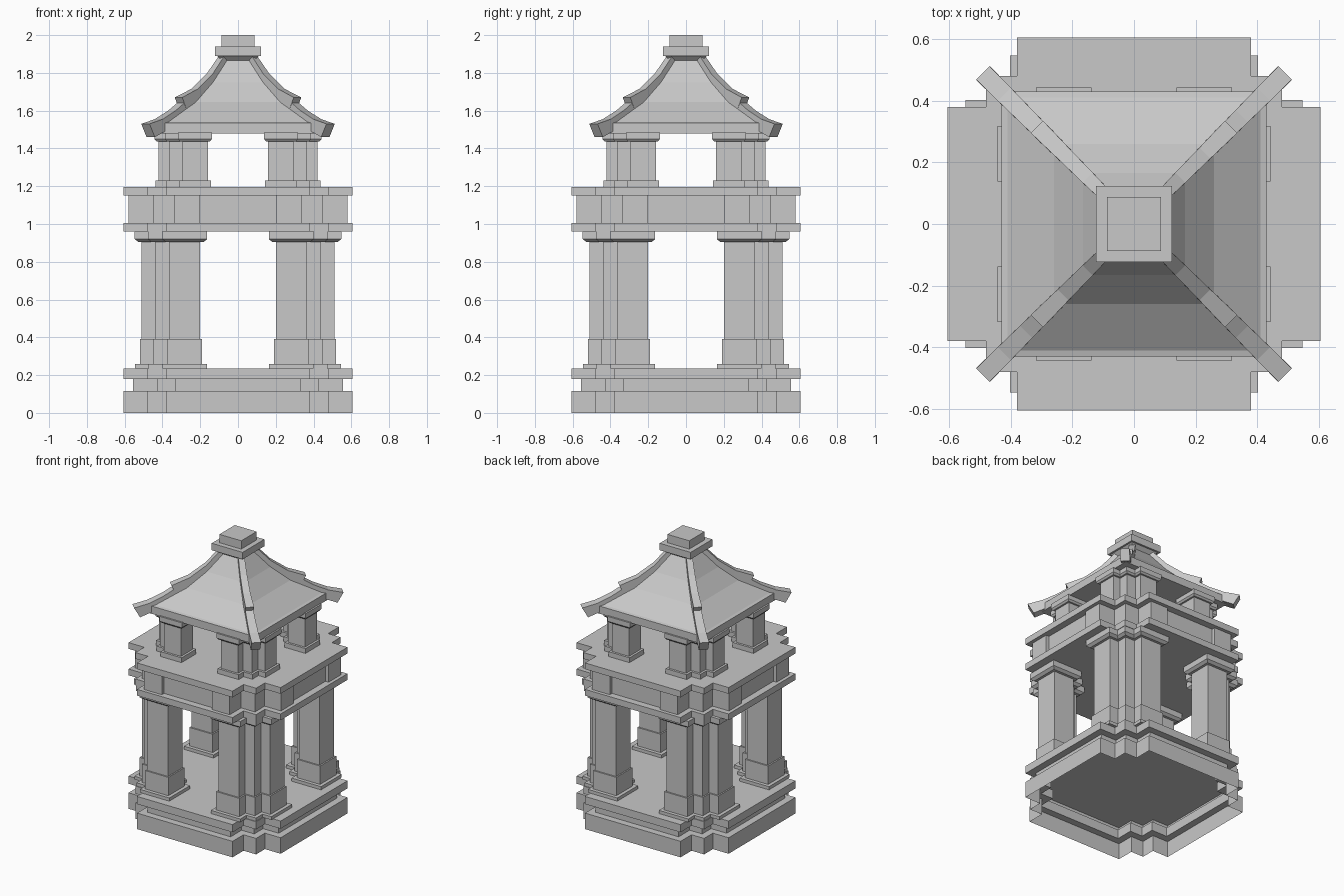
import bpy, bmesh, math
from mathutils import Matrix, Vector

old = bpy.data.objects.get("Cube")
if old:
    bpy.data.objects.remove(old, do_unlink=True)

stone = bpy.data.materials.new("grey stone")
stone.use_nodes = True
colour = (0.58, 0.58, 0.58, 1)
stone.diffuse_color = colour
stone.node_tree.nodes["Principled BSDF"].inputs["Base Color"].default_value = colour


def loft(bm, rings, bottom=True, top=True):
    """Join a stack of equal-length point rings with quads."""
    rows = [[bm.verts.new(p) for p in ring] for ring in rings]
    n = len(rows[0])
    faces = []
    for low, high in zip(rows, rows[1:]):
        for i in range(n):
            j = (i + 1) % n
            faces.append(bm.faces.new((low[i], low[j], high[j], high[i])))
    if bottom:
        faces.append(bm.faces.new(rows[0][::-1]))
    if top:
        faces.append(bm.faces.new(rows[-1]))
    bmesh.ops.recalc_face_normals(bm, faces=faces)


def finish(name, bm):
    mesh = bpy.data.meshes.new(name)
    bm.to_mesh(mesh)
    bm.free()
    mesh.materials.append(stone)
    obj = bpy.data.objects.new(name, mesh)
    bpy.context.collection.objects.link(obj)
    return obj


def rect(x0, x1, y0, y1, z):
    return [(x0, y0, z), (x1, y0, z), (x1, y1, z), (x0, y1, z)]


def square(half, z):
    return rect(-half, half, -half, half, z)


def stepped(offset, z):
    """Square plan with two-step notched corners."""
    a, b, c = 0.605 + offset, 0.48 + offset, 0.38 + offset
    quarter = [(a, c), (b, c), (b, b), (c, b), (c, a)]
    points = []
    for k in range(4):
        for x, y in quarter:
            for _ in range(k):
                x, y = -y, x
            points.append((x, y, z))
    return points


def solid(name, rings, bottom=True):
    bm = bmesh.new()
    loft(bm, rings, bottom)
    return finish(name, bm)


def turn_four(bm):
    """Repeat the contents at all four corners."""
    source = bm.verts[:] + bm.edges[:] + bm.faces[:]
    for k in range(1, 4):
        copy = bmesh.ops.duplicate(bm, geom=source)["geom"]
        verts = [g for g in copy if isinstance(g, bmesh.types.BMVert)]
        bmesh.ops.rotate(bm, verts=verts, cent=(0, 0, 0),
                         matrix=Matrix.Rotation(k * math.pi / 2, 3, 'Z'))


def clusters(name, inner, width, corner, outer, levels):
    """Three joined pillars per corner; levels are (margin, z) pairs."""
    bm = bmesh.new()
    far = inner + width
    deep = outer - width
    for x0, x1, y0, y1 in ((inner, far, deep, outer),
                           (deep, outer, inner, far),
                           (corner - width, corner, corner - width, corner)):
        loft(bm, [rect(x0 - m, x1 + m, y0 - m, y1 + m, z) for m, z in levels])
    turn_four(bm)
    return finish(name, bm)


# Stepped plinth, hollow from below
solid("plinth", [stepped(0, 0), stepped(0, 0.115), stepped(-0.05, 0.115),
                 stepped(-0.05, 0.18), stepped(0, 0.18), stepped(0, 0.235)], bottom=False)

# Lower corner pillars
lower = (0.2, 0.165, 0.44, 0.51)
clusters("lower_pillar_feet", *lower, [(0.035, 0.235), (0.035, 0.258)])
clusters("lower_pillar_blocks", *lower, [(0.01, 0.258), (0.01, 0.39)])
clusters("lower_pillar_shafts", *lower, [(0, 0.39), (0, 0.92)])
clusters("lower_pillar_caps", *lower, [(0.018, 0.905), (0.037, 0.92), (0.037, 0.96)])

# Entablature with two slabs and raised frieze blocks
solid("lower_slab", [stepped(0, 0.96), stepped(0, 1.005)])
solid("frieze", [stepped(-0.05, 1.005), stepped(-0.05, 1.15)])
clusters("frieze_blocks", 0.2, 0.14, 0.45, 0.58, [(0, 1.005), (0, 1.15)])
solid("upper_slab", [stepped(0, 1.15), stepped(0, 1.195)])

# Upper corner pillars
upper = (0.16, 0.135, 0.365, 0.42)
clusters("upper_pillar_feet", *upper, [(0.016, 1.195), (0.016, 1.23)])
clusters("upper_pillar_shafts", *upper, [(0, 1.23), (0, 1.45)])
clusters("upper_pillar_caps", *upper, [(0.012, 1.438), (0.022, 1.45), (0.022, 1.485)])

# Flared hip roof
solid("roof", [square(h, z) for h, z in ((0.43, 1.48), (0.43, 1.535), (0.41, 1.54),
                                         (0.26, 1.645), (0.165, 1.75), (0.08, 1.875))])


# Hip ribs: stations of top reach, top z, bottom reach, bottom z, half width
def ribs(name, stations):
    bm = bmesh.new()
    out = Vector((1, 1, 0))
    side = Vector((-1, 1, 0)).normalized()
    rings = []
    for dt, zt, db, zb, w in stations:
        high = out * dt + Vector((0, 0, zt))
        low = out * db + Vector((0, 0, zb))
        rings.append([low - side * w, low + side * w, high + side * w, high - side * w])
    loft(bm, rings)
    turn_four(bm)
    return finish(name, bm)


ribs("upper_ribs", [(0.08, 1.90, 0.07, 1.84, 0.02), (0.15, 1.795, 0.14, 1.74, 0.023),
                    (0.23, 1.715, 0.21, 1.65, 0.025), (0.315, 1.67, 0.295, 1.615, 0.028)])
ribs("lower_ribs", [(0.27, 1.67, 0.26, 1.61, 0.026), (0.35, 1.60, 0.33, 1.54, 0.028),
                    (0.42, 1.555, 0.40, 1.495, 0.03), (0.49, 1.53, 0.462, 1.46, 0.031)])

# Finial
solid("finial_neck", [square(0.085, 1.865), square(0.11, 1.89)])
solid("finial_slab", [square(0.123, 1.89), square(0.123, 1.94)])
solid("finial_block", [square(0.087, 1.94), square(0.087, 2.0)])
